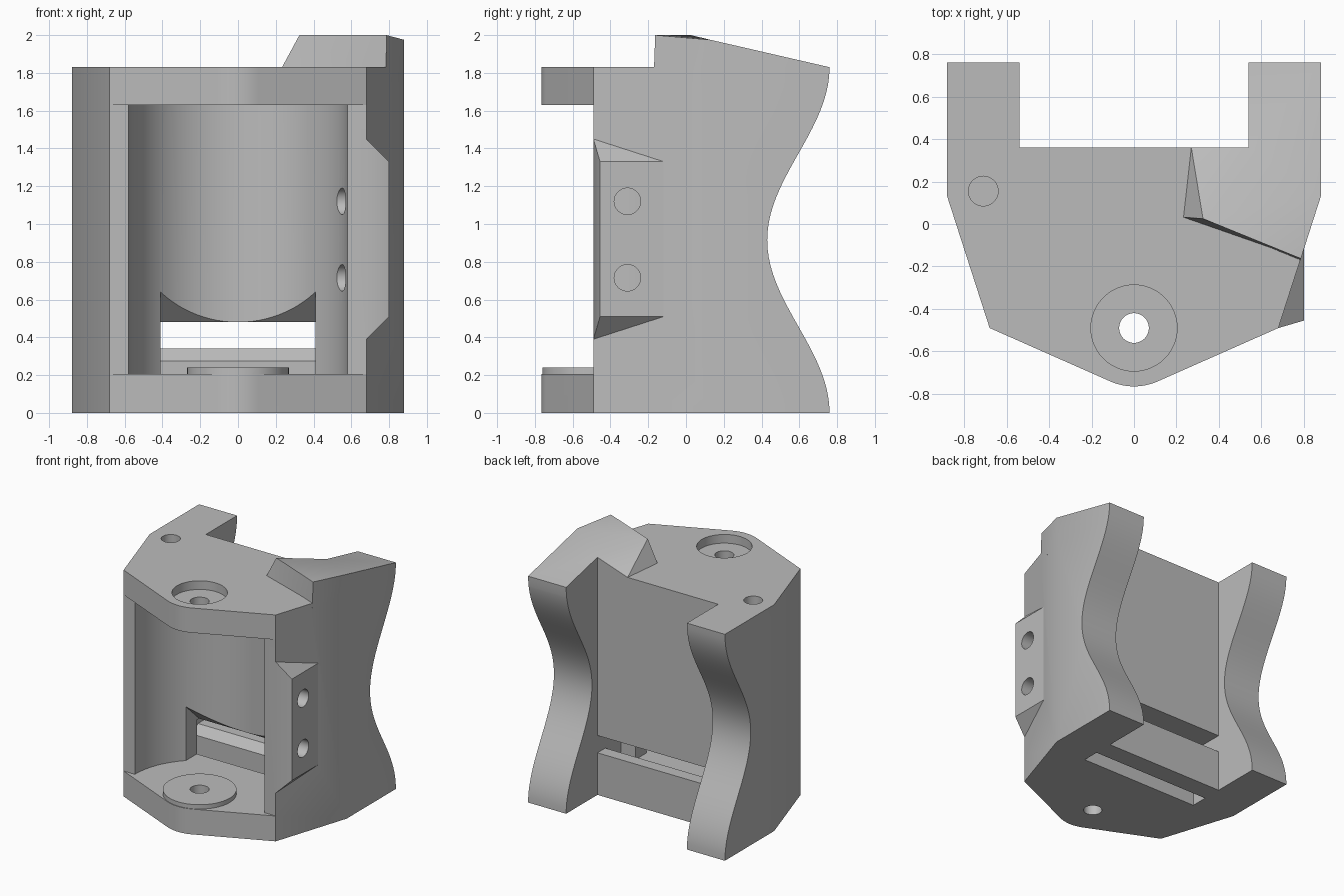
import bpy, bmesh, math
from mathutils import Vector, Matrix

if "Cube" in bpy.data.objects:
    bpy.data.objects.remove(bpy.data.objects["Cube"])

grey = bpy.data.materials.new("plain grey")
grey.use_nodes = True
GREY = (0.5, 0.5, 0.5, 1)
grey.diffuse_color = GREY
grey.node_tree.nodes["Principled BSDF"].inputs["Base Color"].default_value = GREY


def finish(name, bm):
    bmesh.ops.recalc_face_normals(bm, faces=bm.faces)
    mesh = bpy.data.meshes.new(name)
    bm.to_mesh(mesh)
    bm.free()
    mesh.materials.append(grey)
    ob = bpy.data.objects.new(name, mesh)
    bpy.context.collection.objects.link(ob)
    return ob


def prism(name, points, shift):
    """Extrude a closed 3D polygon along a vector."""
    bm = bmesh.new()
    face = bm.faces.new([bm.verts.new(p) for p in points])
    out = bmesh.ops.extrude_face_region(bm, geom=[face])
    moved = [v for v in out["geom"] if isinstance(v, bmesh.types.BMVert)]
    bmesh.ops.translate(bm, verts=moved, vec=shift)
    return finish(name, bm)


def box(name, lo, hi):
    x0, y0, z0 = lo
    x1, y1, z1 = hi
    ring = [(x0, y0, z0), (x1, y0, z0), (x1, y1, z0), (x0, y1, z0)]
    return prism(name, ring, (0, 0, z1 - z0))


def side_prism(name, profile, half):
    """Extrude a (y, z) profile across x."""
    return prism(name, [(-half, y, z) for y, z in profile], (2 * half, 0, 0))


def rod(name, start, axis, length, radius, sides=48):
    bm = bmesh.new()
    turn = Vector((0, 0, 1)).rotation_difference(Vector(axis)).to_matrix().to_4x4()
    place = Matrix.Translation(start) @ turn @ Matrix.Translation((0, 0, length / 2))
    bmesh.ops.create_cone(bm, cap_ends=True, segments=sides, radius1=radius,
                          radius2=radius, depth=length, matrix=place)
    return finish(name, bm)


def combine(ob, other, operation):
    """Apply one boolean and discard the helper."""
    mod = ob.modifiers.new("shape", "BOOLEAN")
    mod.operation, mod.solver, mod.object = operation, "EXACT", other
    graph = bpy.context.evaluated_depsgraph_get()
    mesh = bpy.data.meshes.new_from_object(ob.evaluated_get(graph))
    ob.modifiers.clear()
    ob.data = mesh
    bpy.data.objects.remove(other)


TOP, AXIS = 1.83, -0.49

# Main block with two rear legs and a rounded nose
right_half = [(0.68, AXIS), (0.88, 0.13), (0.88, 0.76), (0.54, 0.76), (0.54, 0.36)]
nose = [(0.275 * math.cos(math.radians(a)), AXIS + 0.275 * math.sin(math.radians(a)))
        for a in range(-114, -65, 4)]
outline = nose + right_half + [(-x, y) for x, y in reversed(right_half)]
body = prism("holder_body", [(x, y, 0) for x, y in outline], (0, 0, TOP))

# Raised ridge on the top left shoulder
low = [(0.19, 0.035), (0.783, -0.172), (0.88, 0.13), (0.88, 0.76),
       (0.54, 0.76), (0.54, 0.36), (0.27, 0.36)]
high = [(0.325, 0.025, 2), (0.786, -0.163, 2), (0.88, 0.13, 1.975), (0.88, 0.76, TOP),
        (0.54, 0.76, TOP), (0.54, 0.36, 1.92), (0.27, 0.36, TOP)]
bm = bmesh.new()
base = [bm.verts.new((x, y, 1.75)) for x, y in low]
crest = [bm.verts.new(p) for p in high]
bm.faces.new(base)
for i in range(len(base)):
    j = (i + 1) % len(base)
    bm.faces.new((base[i], base[j], crest[j], crest[i]))
for corners in ((0, 1, 2), (0, 2, 5), (2, 3, 4, 5), (0, 5, 6)):
    bm.faces.new([crest[i] for i in corners])
bmesh.ops.triangulate(bm, faces=bm.faces)
combine(body, finish("ridge", bm), "UNION")

# Side mounting lug with sloped ends
bm = bmesh.new()
for x, y, half in ((0.68, AXIS, 0.53), (0.80, -0.455, 0.41),
                   (0.80, -0.118, 0.41), (0.68, -0.2, 0.5)):
    for s in (-1, 1):
        bm.verts.new((x, y, 0.92 + s * half))
bmesh.ops.convex_hull(bm, input=bm.verts)
combine(body, finish("lug", bm), "UNION")

# Wavy rear of the legs
steps = 40
wave = [(0.43 + 0.165 * (1 + math.cos(2 * math.pi * i / steps)), TOP * i / steps)
        for i in range(steps + 1)]
wave = [(0.76, -0.1)] + wave + [(0.76, 2.1), (1, 2.1), (1, -0.1)]
combine(body, side_prism("wave_cutter", wave, 1), "DIFFERENCE")

# Front opening and round cavity
combine(body, box("front_cutter", (-1, -1, 0.205), (1, AXIS, 1.63)), "DIFFERENCE")
combine(body, rod("cavity_cutter", (0, AXIS, 0.205), (0, 0, 1), 1.425, 0.58, 96), "DIFFERENCE")

# Strap passage: flared mouth, rear slot with chamfer, slot through the floor
mouth = [(-0.3, 0.205), (0.1, 0.205), (0.1, 0.47), (0.09, 0.48), (-0.08, 0.64), (-0.3, 0.64)]
combine(body, side_prism("mouth_cutter", mouth, 0.41), "DIFFERENCE")
rear = [(0.06, 0.275), (0.2, 0.275), (0.26, 0.34), (0.5, 0.34), (0.5, 0.48), (0.06, 0.48)]
combine(body, side_prism("rear_cutter", rear, 0.54), "DIFFERENCE")
combine(body, box("floor_cutter", (-0.54, 0.06, -0.1), (0.54, 0.2, 0.3)), "DIFFERENCE")

# Floor boss, pivot hole, counterbore, blind hole and lug holes
combine(body, rod("boss", (0, AXIS, 0.1), (0, 0, 1), 0.14, 0.27), "UNION")
holes = [((0, AXIS, -0.1), (0, 0, 1), 2.2, 0.07),
         ((0, AXIS, TOP - 0.07), (0, 0, 1), 0.3, 0.203),
         ((-0.71, 0.155, 1.4), (0, 0, 1), 0.6, 0.07)]
holes += [((0.45, -0.31, z), (1, 0, 0), 0.5, 0.07) for z in (0.715, 1.12)]
for hole in holes:
    combine(body, rod("hole_cutter", *hole), "DIFFERENCE")

bpy.ops.object.select_all(action="DESELECT")
body.select_set(True)
bpy.context.view_layer.objects.active = body
bpy.ops.object.shade_smooth_by_angle(angle=math.radians(25))
